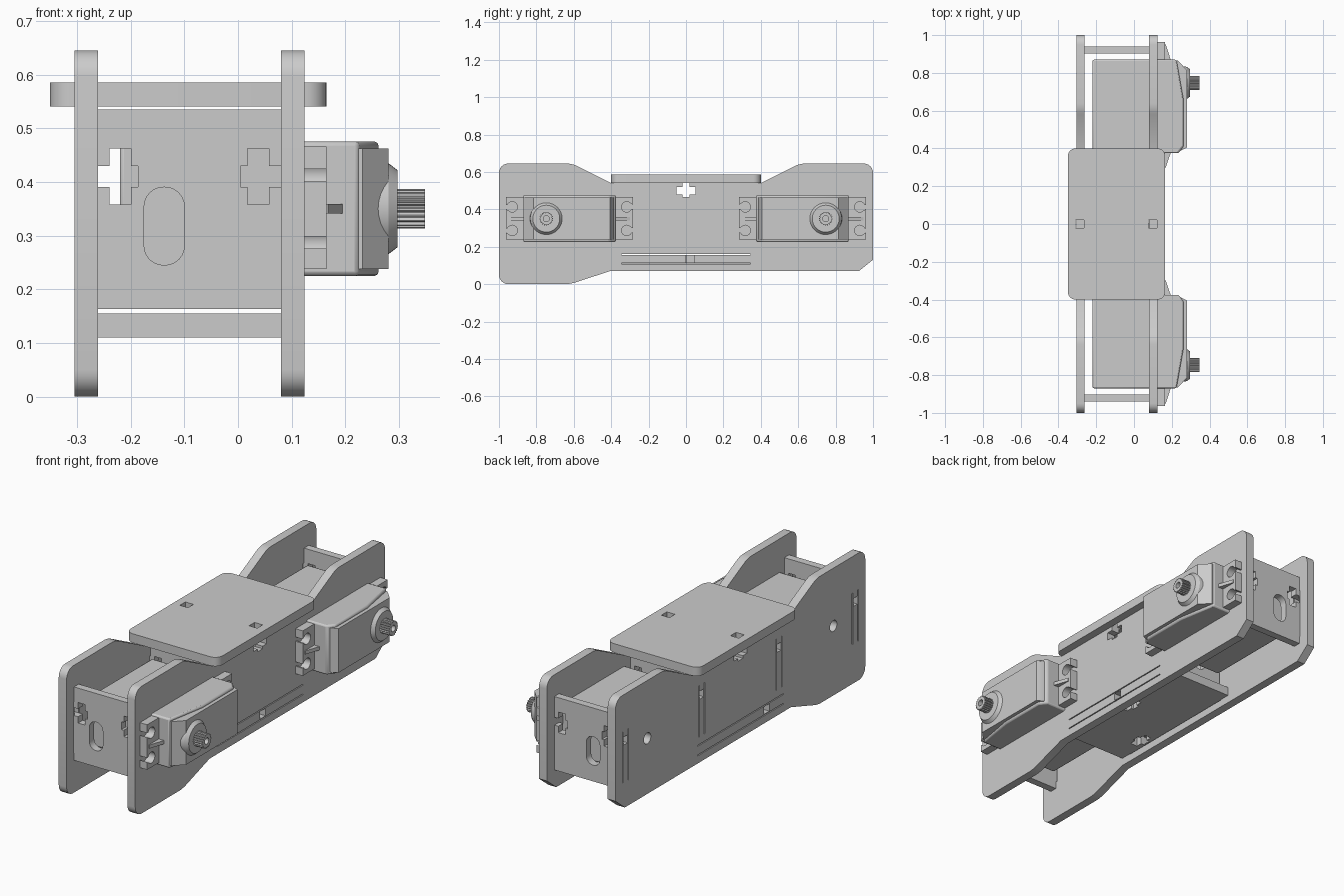
import bpy, bmesh, math
from mathutils import Vector, Matrix

if "Cube" in bpy.data.objects:
    bpy.data.objects.remove(bpy.data.objects["Cube"])

grey = bpy.data.materials.new("plain_grey")
grey.use_nodes = True
grey.diffuse_color = (0.6, 0.6, 0.6, 1)
grey.node_tree.nodes["Principled BSDF"].inputs["Base Color"].default_value = grey.diffuse_color

# Axes for extrusion: columns are outline u, outline v, thickness w
ALONG_X = Matrix(((0, 0, 1), (1, 0, 0), (0, 1, 0))).to_4x4()   # u=y, v=z
ALONG_Y = Matrix(((1, 0, 0), (0, 0, -1), (0, 1, 0))).to_4x4()  # u=x, v=z
ALONG_Z = Matrix.Identity(4)                                   # u=x, v=y


def finish(name, bm, mirror=False, bevel=0):
    bmesh.ops.remove_doubles(bm, verts=bm.verts, dist=1e-5)
    bmesh.ops.recalc_face_normals(bm, faces=bm.faces)
    mesh = bpy.data.meshes.new(name)
    bm.to_mesh(mesh)
    bm.free()
    mesh.materials.append(grey)
    ob = bpy.data.objects.new(name, mesh)
    bpy.context.collection.objects.link(ob)
    if bevel:
        mod = ob.modifiers.new("soft_edges", "BEVEL")
        mod.width, mod.segments = bevel, 2
    if mirror:
        ob.modifiers.new("back_copy", "MIRROR").use_axis = (False, True, False)
    bpy.ops.object.select_all(action="DESELECT")
    ob.select_set(True)
    bpy.context.view_layer.objects.active = ob
    bpy.ops.object.shade_smooth_by_angle(angle=math.radians(35))


def sheet(name, axes, lo, hi, outline, holes=(), **kw):
    """Flat outline with holes, extruded from lo to hi along the w axis."""
    cu = bpy.data.curves.new(name, "CURVE")
    cu.dimensions, cu.fill_mode = "2D", "BOTH"
    cu.extrude = abs(hi - lo) / 2
    for loop in [outline, *holes]:
        sp = cu.splines.new("POLY")
        sp.points.add(len(loop) - 1)
        for p, q in zip(sp.points, loop):
            p.co = (q[0], q[1], 0, 1)
        sp.use_cyclic_u = True
    tmp = bpy.data.objects.new("outline", cu)
    bpy.context.collection.objects.link(tmp)
    deps = bpy.context.evaluated_depsgraph_get()
    mesh = bpy.data.meshes.new_from_object(tmp.evaluated_get(deps))
    bm = bmesh.new()
    bm.from_mesh(mesh)
    bm.transform(axes @ Matrix.Translation((0, 0, (lo + hi) / 2)))
    bpy.data.objects.remove(tmp)
    bpy.data.curves.remove(cu)
    bpy.data.meshes.remove(mesh)
    finish(name, bm, **kw)


def rect(u0, v0, u1, v1):
    return [(u0, v0), (u1, v0), (u1, v1), (u0, v1)]


def circle(u, v, r, n=24, start=0, sweep=2 * math.pi):
    return [(u + r * math.cos(start + sweep * i / n),
             v + r * math.sin(start + sweep * i / n)) for i in range(n)]


def rounded(points, n=6):
    """Points are (u, v) or (u, v, distance cut from the corner)."""
    out = []
    for i, q in enumerate(points):
        p = Vector(q[:2])
        if len(q) < 3:
            out.append(tuple(p))
            continue
        a = (Vector(points[i - 1][:2]) - p).normalized()
        b = (Vector(points[(i + 1) % len(points)][:2]) - p).normalized()
        c = p + (a + b) * (q[2] / (1 + a.dot(b)))
        s, e = p + a * q[2] - c, p + b * q[2] - c
        turn = s.to_3d().cross(e.to_3d()).z
        sweep = math.copysign(s.angle(e), turn)
        out += [tuple(c + Matrix.Rotation(sweep * k / n, 2) @ s) for k in range(n + 1)]
    return out


def round_rect(u0, v0, u1, v1, r):
    return rounded([(*p, r) for p in rect(u0, v0, u1, v1)])


def notch(p, t, a=0.02, b=0.052):
    """Cross-shaped nut slot entering from an edge travelled in direction t."""
    p, t = Vector(p), Vector(t)
    n = Vector((-t.y, t.x))
    half = [(a, 0), (a, .022), (b, .022), (b, .062), (a, .062), (a, .075)]
    seq = [(-s, d) for s, d in half] + [(s, d) for s, d in reversed(half)]
    return [tuple(p + t * s + n * d) for s, d in seq]


# Side plates
side = rounded([(-1, 0, .05), (-.62, 0, .03), (-.405, .07), (.925, .07), (1, .13),
                (1, .645, .05), (.61, .645, .03), (.4, .54), *notch((0, .54), (-1, 0)),
                (-.4, .54), (-.61, .645, .03), (-1, .645, .05)])


def floor_slot(y):
    return [rect(-.345, .108, .345, .113), rect(-.345, .157, .345, .162),
            rect(y - .022, .116, y + .022, .154)]


def wall_slot(y):
    return [rect(y - .025, .2, y - .019, .46), rect(y + .019, .2, y + .025, .46),
            rect(y - .016, .39, y + .016, .43)]


right_holes = floor_slot(-.21) + [circle(y, .352, .028) for y in (-.745, .745)]
for y in (-.92, -.31, .31, .92):
    right_holes += wall_slot(y)
sheet("left_side_plate", ALONG_X, .08, .124, side, floor_slot(.022))
sheet("right_side_plate", ALONG_X, -.305, -.261, side, right_holes)

# Top and bottom plates
sheet("top_plate", ALONG_Z, .54, .585, round_rect(-.35, -.4, .165, .4, .04),
      [rect(x - .023, -.022, x + .023, .022) for x in (-.288, .1)])
floor = [(-.261, -.4), (.08, -.4), *notch((.08, .022), (0, 1)),
         (.08, .4), (-.261, .4), *notch((-.261, -.21), (0, -1))]
sheet("bottom_plate", ALONG_Z, .11, .155, floor)

# Cross walls between the side plates
wall = [(-.261, .163), (.08, .163), *notch((.08, .41), (0, 1)),
        (.08, .535), (-.261, .535), *notch((-.261, .41), (0, -1))]
cable_slot = round_rect(-.175, .245, -.1, .39, .036)
sheet("end_walls", ALONG_Y, .902, .94, wall, [cable_slot], mirror=True)
sheet("inner_walls", ALONG_Y, .291, .329, wall, [cable_slot], mirror=True)

# Servo motors: bodies, lids, mounting ears
MID, AXLE = .35, -.747
case = [(-.22, -.87), (.225, -.87), (.262, -.66), (.262, -.41), (.235, -.375), (-.22, -.375)]
sheet("servo_cases", ALONG_Z, .225, .475, case, mirror=True, bevel=.008)
lid = [(.2, -.865), (.232, -.865), (.28, -.815), (.28, -.405), (.24, -.385), (.2, -.385)]
sheet("servo_lids", ALONG_Z, .238, .462, lid, mirror=True)


def keyholes(end, d):
    """Two open screw holes along one ear edge, travelled in direction d."""
    out = []
    for z in (MID - d * .063, MID + d * .063):
        start = math.atan2(-d * .011, d * .026)
        arc = circle(end - d * .034, z, .028, 14, start, -2 * math.pi + .8)
        out += [(end, z - d * .011), *arc, (end, z + d * .011)]
    return out


ears = [(-.963, .238), (-.283, .238), *keyholes(-.283, 1),
        (-.283, .466), (-.963, .466), *keyholes(-.963, -1)]
sheet("servo_ears", ALONG_X, .124, .165, ears, mirror=True)

# Stiffening ribs on the ears
for name, y0, y1 in (("outer_ear_ribs", -.868, -.95), ("inner_ear_ribs", -.378, -.3)):
    sheet(name, ALONG_Z, MID - .009, MID + .009,
          [(.16, y0), (.195, y0), (.168, y1), (.16, y1)], mirror=True)

# Output bosses and toothed shafts
for name, r0, r1, x0, x1 in (("servo_bosses", .092, .085, .23, .28),
                             ("boss_caps", .085, .072, .28, .297)):
    bm = bmesh.new()
    bmesh.ops.create_cone(bm, cap_ends=True, segments=40, radius1=r0, radius2=r1, depth=x1 - x0)
    bm.transform(Matrix.Translation(((x0 + x1) / 2, AXLE, MID)) @ ALONG_X)
    finish(name, bm, mirror=True)
outer, inner = circle(AXLE, MID, .037, 80), circle(AXLE, MID, .032, 80)
teeth = [outer[i] if i % 4 < 2 else inner[i] for i in range(80)]
sheet("servo_shafts", ALONG_X, .29, .348, teeth, [circle(AXLE, MID, .016, 20)], mirror=True)
